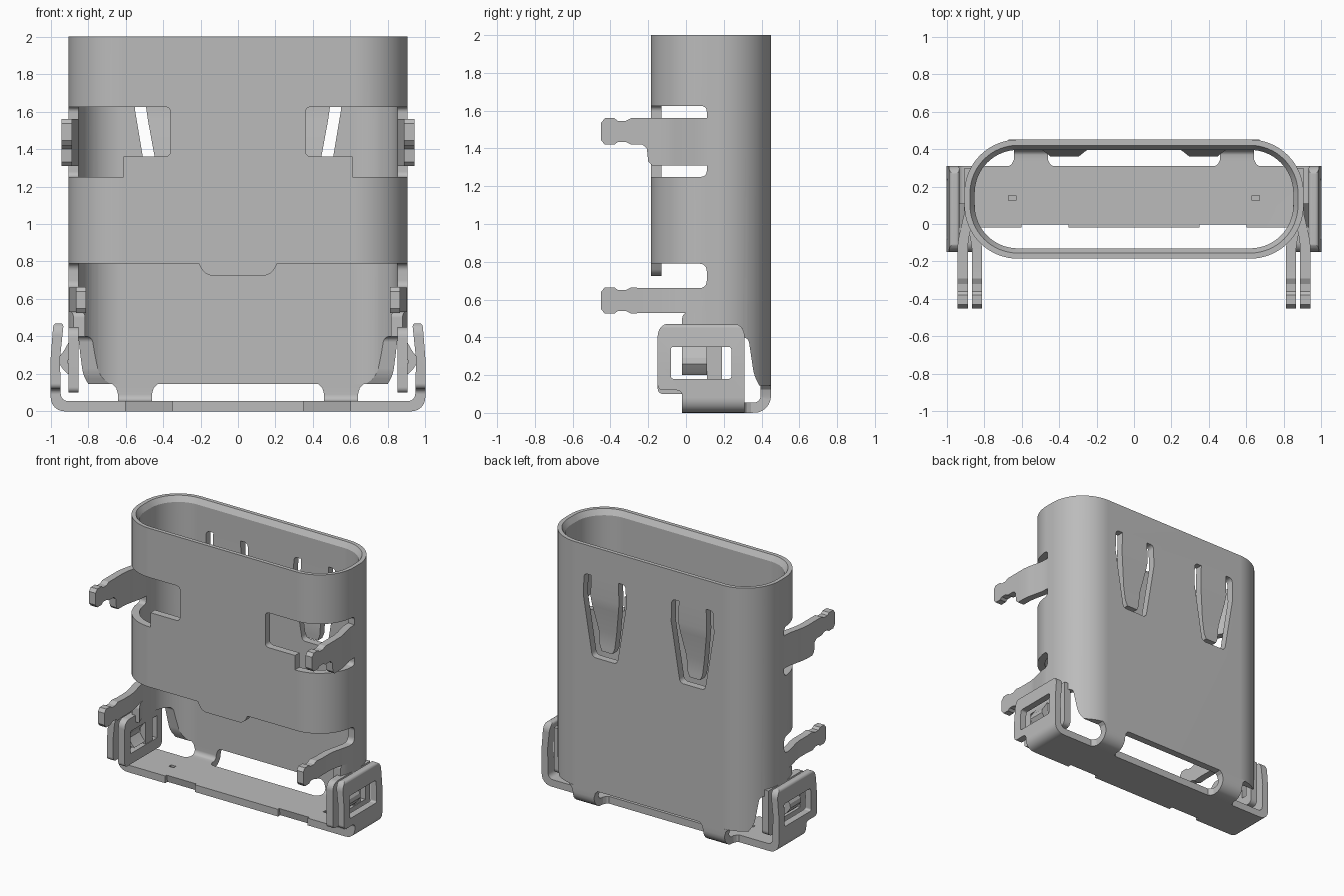
import bpy, bmesh, math
from mathutils import Vector

if "Cube" in bpy.data.objects:
    bpy.data.objects.remove(bpy.data.objects["Cube"])

metal = bpy.data.materials.new("grey metal")
metal.use_nodes = True
GREY = (0.5, 0.5, 0.5, 1)
metal.diffuse_color = GREY
metal.node_tree.nodes["Principled BSDF"].inputs["Base Color"].default_value = GREY
SIDES = (("left", 1), ("right", -1))
WALL = 0.055


def finish(name, bm):
    bmesh.ops.recalc_face_normals(bm, faces=bm.faces)
    mesh = bpy.data.meshes.new(name)
    bm.to_mesh(mesh)
    bm.free()
    ob = bpy.data.objects.new(name, mesh)
    bpy.context.collection.objects.link(ob)
    mesh.materials.append(metal)
    return ob


def rounded(pts, steps=6):
    """Fillet the corners of an outline given as (a, b[, radius])."""
    out = []
    for i, p in enumerate(pts):
        c = Vector(p[:2])
        if len(p) < 3:
            out.append(c)
            continue
        before, after = Vector(pts[i - 1][:2]), Vector(pts[(i + 1) % len(pts)][:2])
        a = c + (before - c).normalized() * p[2]
        b = c + (after - c).normalized() * p[2]
        for k in range(steps + 1):
            t = k / steps
            w = 0.83 * 2 * t * (1 - t)
            out.append((a * (1 - t) ** 2 + c * w + b * t * t) / ((1 - t) ** 2 + w + t * t))
    return out


def prism(name, axis, pts, lo, hi):
    """Extrude an outline along x (outline in y, z) or y (outline in x, z)."""
    bm = bmesh.new()
    lo, hi = min(lo, hi), max(lo, hi)
    place = (lambda p, d: (d, p[0], p[1])) if axis == "x" else (lambda p, d: (p[0], d, p[1]))
    face = bm.faces.new([bm.verts.new(place(p, lo)) for p in rounded(pts)])
    new = bmesh.ops.extrude_face_region(bm, geom=[face])["geom"]
    shift = (hi - lo, 0, 0) if axis == "x" else (0, hi - lo, 0)
    bmesh.ops.translate(bm, vec=shift, verts=[v for v in new if isinstance(v, bmesh.types.BMVert)])
    return finish(name, bm)


def loft(name, rings, cyclic=False):
    """Skin a row of equal rings, capped unless the row closes on itself."""
    bm = bmesh.new()
    rows = [[bm.verts.new(p) for p in ring] for ring in rings]
    n = len(rows[0])
    for a, b in zip(rows, rows[1:] + rows[:1] if cyclic else rows[1:]):
        for i in range(n):
            j = (i + 1) % n
            bm.faces.new((a[i], a[j], b[j], b[i]))
    if not cyclic:
        bm.faces.new(rows[0])
        bm.faces.new(rows[-1])
    return finish(name, bm)


def cut(ob, cutters, mode="DIFFERENCE"):
    bpy.context.view_layer.objects.active = ob
    for c in cutters:
        mod = ob.modifiers.new("cut", "BOOLEAN")
        mod.operation, mod.solver, mod.object = mode, "EXACT", c
        bpy.ops.object.modifier_apply(modifier=mod.name)
        bpy.data.objects.remove(c)


def oval(inset, z, steps=16):
    """Rounded rectangle ring of the shell at a given inset and height."""
    ring, r = [], 0.285 - inset
    for q, (cx, cy) in enumerate(((0.62, 0.165), (-0.62, 0.165), (-0.62, 0.1), (0.62, 0.1))):
        for k in range(steps + 1):
            a = math.pi / 2 * (q + k / steps)
            ring.append((cx + r * math.cos(a), cy + r * math.sin(a), z))
    return ring


parts = []

# Shell tube with a chamfered mouth
shell = loft("shell", [oval(0, 0.145), oval(0, 2), oval(0.03, 2), oval(WALL, 1.96),
                       oval(WALL, 0.145)], cyclic=True)
# Open lower front and the stepped lower edges of the sides
cutters = [prism("cutter", "x", [(-0.3, 0.79), (0.11, 0.79, 0.04), (0.11, 0.66, 0.04), (0.06, 0.66),
                                 (0.06, 0.53), (-0.02, 0.53, 0.03), (-0.02, 0.4), (0.33, 0.4, 0.03),
                                 (0.36, 0.2, 0.03), (0.39, 0.14), (0.39, -0.1), (-0.3, -0.1)], -1.2, 1.2)]
for side, s in SIDES:
    # Wrap-around windows in the upper front corners
    cutters.append(prism("cutter", "x", [(-0.3, 1.25), (0.11, 1.25, 0.03), (0.11, 1.625, 0.03),
                                         (-0.3, 1.625)], s * 0.61, s * 1.2))
    cutters.append(prism("cutter", "y", [(s * 0.36, 1.36, 0.03), (s * 0.36, 1.625, 0.03),
                                         (s * 0.7, 1.625), (s * 0.7, 1.36)], -0.4, 0))
    # Openings for the back springs
    x = s * 0.37
    cutters.append(prism("cutter", "y", [(x - 0.175, 1.78, 0.03), (x + 0.175, 1.78, 0.03),
                                         (x + 0.18, 1.61), (x + 0.105, 1.16, 0.03),
                                         (x - 0.105, 1.16, 0.03), (x - 0.18, 1.61)], 0.3, 0.6))
cut(shell, cutters)
parts.append(shell)

# Small tab at the centre of the front edge
parts.append(prism("front_tab", "y", [(-0.21, 0.79), (-0.175, 0.725, 0.04), (0.175, 0.725, 0.04),
                                      (0.21, 0.79)], -0.185, -0.13))

# Prong outlines: y, lower z, upper z, centre x
upper = [(0.11, 1.31, 1.56, 0.8775), (0.05, 1.31, 1.56, 0.88), (-0.06, 1.31, 1.56, 0.906),
         (-0.11, 1.31, 1.56, 0.913), (-0.18, 1.31, 1.56, 0.913), (-0.2, 1.33, 1.56, 0.913),
         (-0.207, 1.4, 1.56, 0.913), (-0.23, 1.42, 1.56, 0.913)]
lower = [(0.11, 0.53, 0.66, 0.8775), (0.04, 0.53, 0.66, 0.875), (-0.08, 0.53, 0.66, 0.845),
         (-0.13, 0.53, 0.66, 0.838), (-0.23, 0.53, 0.66, 0.838)]


def tip(z, x):
    return [(y, z + a, z + b, x) for y, a, b in ((-0.29, 0, 0.14), (-0.32, 0.015, 0.125),
            (-0.36, 0.015, 0.125), (-0.38, 0, 0.14), (-0.43, 0, 0.14), (-0.45, 0.025, 0.115))]


for side, s in SIDES:
    for label, rows in (("upper", upper + tip(1.42, 0.913)), ("lower", lower + tip(0.525, 0.838))):
        h = WALL / 2
        parts.append(loft(f"{side}_{label}_prong", [
            [(s * (x - h), y, a), (s * (x + h), y, a), (s * (x + h), y, b), (s * (x - h), y, b)]
            for y, a, b, x in rows]))

    # Back spring: tapered, bent inward towards its free end
    cx = s * 0.37
    parts.append(loft(f"{side}_back_spring", [
        [(cx - w, 0.45 - d, z), (cx + w, 0.45 - d, z), (cx + w, 0.395 - d, z), (cx - w, 0.395 - d, z)]
        for z, w, d in ((1.78, 0.115, 0), (1.62, 0.12, 0), (1.55, 0.11, 0.007), (1.36, 0.075, 0.035),
                        (1.25, 0.063, 0.03), (1.21, 0.045, 0.028))]))

    # Inner side plate with a window and a bulged latch
    plate = prism(f"{side}_inner_plate", "x", [(-0.15, 0.1, 0.03), (0.3, 0.1, 0.04), (0.3, 0.45),
                                               (-0.15, 0.45, 0.06)], s * 0.85, s * 0.905)
    cut(plate, [prism("cutter", "x", [(-0.08, 0.18), (0.24, 0.18), (0.24, 0.35), (-0.08, 0.35)],
                      s * 0.7, s * 1.2)])
    parts.append(plate)
    parts.append(loft(f"{side}_latch", [
        [(s * (x - 0.05), -0.02, z), (s * x, -0.02, z), (s * x, 0.11, z), (s * (x - 0.05), 0.11, z)]
        for z, x in ((0.37, 0.903), (0.33, 0.925), (0.29, 0.953), (0.26, 0.958), (0.22, 0.93), (0.2, 0.91))]))
    parts.append(prism(f"{side}_latch_strip", "x", [(0.11, 0.17), (0.19, 0.17), (0.19, 0.36),
                                                    (0.11, 0.36)], s * 0.855, s * 0.9))

    # Curved leg joining the back wall to the base, flared at both ends
    bend = [((0.3, 0), (0.3, WALL), 0.04), ((0.32, 0), (0.32, WALL), 0.012), ((0.345, 0), (0.345, WALL), 0)]
    for k in range(1, 7):
        a = math.pi / 2 * k / 6
        bend.append(((0.36 + 0.09 * math.sin(a), 0.09 - 0.09 * math.cos(a)),
                     (0.36 + 0.035 * math.sin(a), 0.09 - 0.035 * math.cos(a)), 0))
    bend += [((0.45, 0.125), (0.395, 0.125), 0.01), ((0.45, 0.145), (0.395, 0.145), 0.03)]
    parts.append(loft(f"{side}_leg", [
        [(s * (0.46 - f), *o), (s * (0.64 + f), *o), (s * (0.64 + f), *i), (s * (0.46 - f), *i)]
        for o, i, f in bend]))

# Base bracket: floor with two upturned, windowed ears
half = [(1, 0, 0.08), (1, 0.28), (0.985, 0.47, 0.02), (0.93, 0.47, 0.02), (0.95, 0.28), (0.945, WALL, 0.04)]
base = prism("base_bracket", "y", half + [(-p[0], *p[1:]) for p in reversed(half)], -0.3, 0.5)
cut(base, [prism("outline", "x", [(-0.15, 0.12, 0.03), (-0.02, 0.12, 0.03), (-0.02, -0.1), (0.31, -0.1),
                                  (0.31, 0.475, 0.07), (-0.15, 0.475, 0.07)], -1.2, 1.2)], "INTERSECT")
cutters = [prism("cutter", "x", [(-0.08, 0.18, 0.015), (0.24, 0.18, 0.015), (0.24, 0.35, 0.015),
                                 (-0.08, 0.35, 0.015)], -1.2, 1.2)]
for side, s in SIDES:
    # Bevelled recess on the front edge and a small pit in the floor
    cutters.append(prism("cutter", "x", [(-0.06, -0.02), (0.012, -0.02), (-0.008, 0.08), (-0.06, 0.08)],
                         s * 0.35, s * 0.6))
    cutters.append(prism("cutter", "y", [(s * 0.63, 0.035), (s * 0.67, 0.035), (s * 0.67, 0.1),
                                         (s * 0.63, 0.1)], 0.125, 0.152))
cut(base, cutters)
parts.append(base)

# Smooth bends, crisp edges
bpy.ops.object.select_all(action="DESELECT")
for ob in parts:
    ob.select_set(True)
bpy.context.view_layer.objects.active = shell
bpy.ops.object.shade_smooth_by_angle(angle=math.radians(25))
for ob in parts:
    ob.modifiers.new("even_shading", "WEIGHTED_NORMAL").keep_sharp = True
